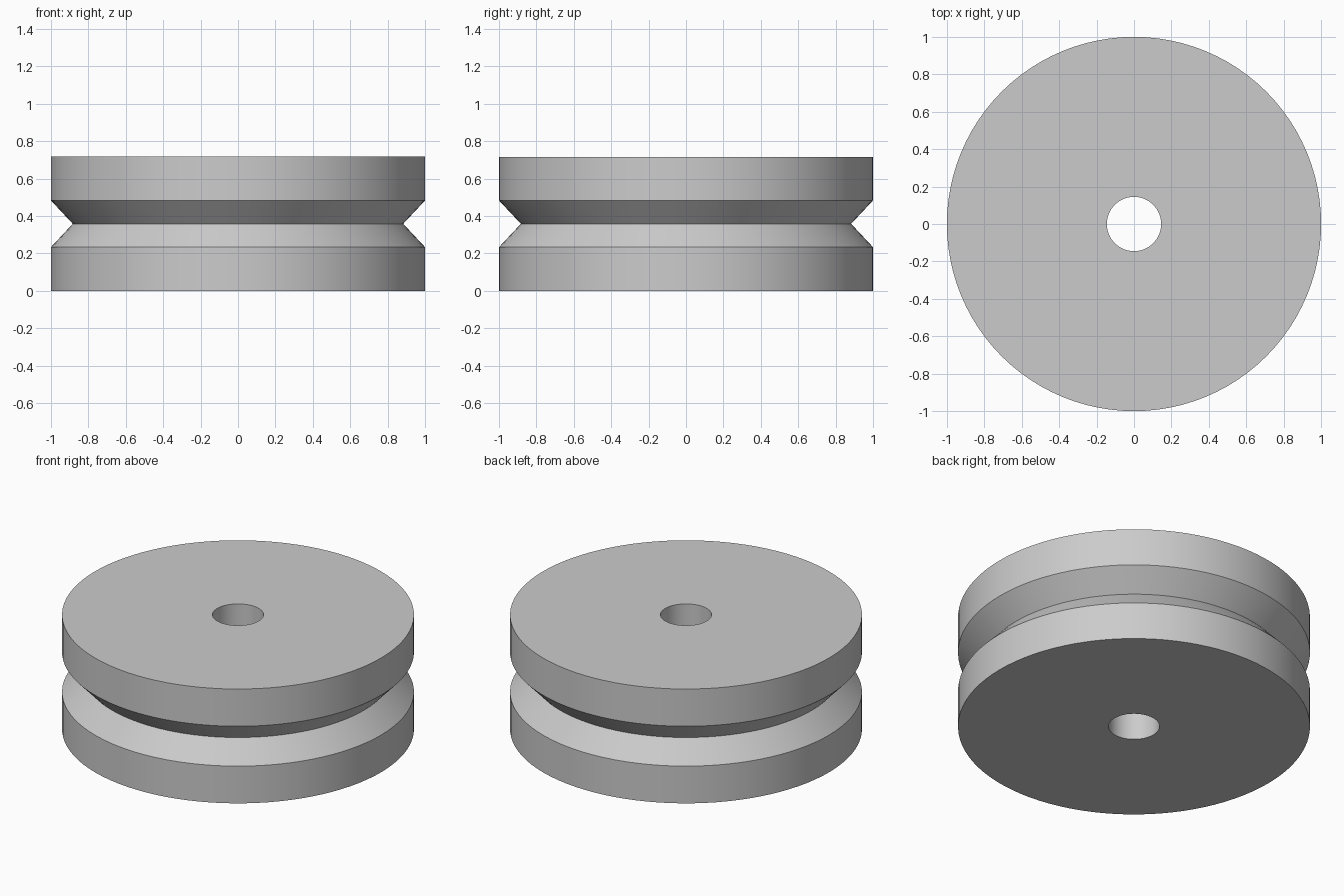
import bpy, bmesh, math

cube = bpy.data.objects.get("Cube")
if cube:
    bpy.data.objects.remove(cube, do_unlink=True)

SEGMENTS = 96
HEIGHT, RIM, BORE = 0.717, 1.0, 0.145
GROOVE_RADIUS, GROOVE_HALF = 0.883, 0.125
MID = HEIGHT / 2

# Plain grey metal
grey = bpy.data.materials.new("grey metal")
grey.use_nodes = True
colour = (0.6, 0.6, 0.6, 1)
grey.diffuse_color = colour
grey.node_tree.nodes["Principled BSDF"].inputs["Base Color"].default_value = colour

# Closed wheel section: bore, flat faces, rims and V groove
section = [
    (BORE, 0), (RIM, 0), (RIM, MID - GROOVE_HALF), (GROOVE_RADIUS, MID),
    (RIM, MID + GROOVE_HALF), (RIM, HEIGHT), (BORE, HEIGHT),
]

# Revolve the section around the vertical axis
bm = bmesh.new()
verts = [bm.verts.new((r, 0, z)) for r, z in section]
edges = [bm.edges.new((a, b)) for a, b in zip(verts, verts[1:] + verts[:1])]
bmesh.ops.spin(bm, geom=verts + edges, cent=(0, 0, 0), axis=(0, 0, 1),
               angle=math.tau, steps=SEGMENTS, use_merge=True)
bmesh.ops.remove_doubles(bm, verts=bm.verts, dist=0.0001)
bmesh.ops.recalc_face_normals(bm, faces=bm.faces)

mesh = bpy.data.meshes.new("grooved_wheel")
bm.to_mesh(mesh)
bm.free()
mesh.materials.append(grey)
wheel = bpy.data.objects.new("grooved_wheel", mesh)
bpy.context.collection.objects.link(wheel)

# Smooth round walls with crisp corners
bpy.ops.object.select_all(action='DESELECT')
wheel.select_set(True)
bpy.context.view_layer.objects.active = wheel
bpy.ops.object.shade_smooth_by_angle(angle=math.radians(30))
